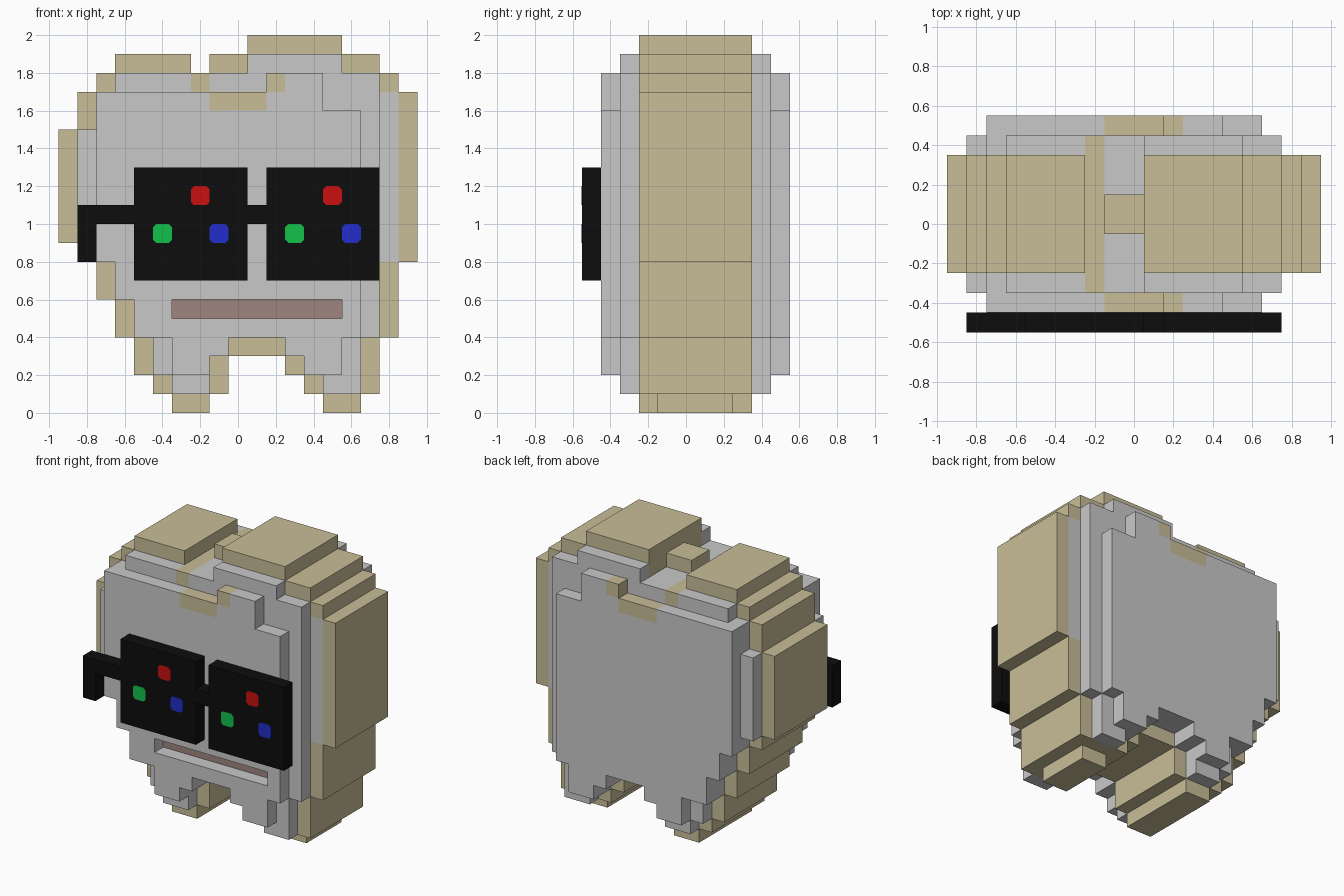
import bpy, bmesh
from mathutils import Vector

if "Cube" in bpy.data.objects:
    bpy.data.objects.remove(bpy.data.objects["Cube"])

S = 0.1  # block size


def material(name, rgb):
    m = bpy.data.materials.new(name)
    m.diffuse_color = (*rgb, 1)
    m.use_nodes = True
    m.node_tree.nodes["Principled BSDF"].inputs["Base Color"].default_value = m.diffuse_color
    return m


MATS = {
    "tan": material("tan", (0.584, 0.515, 0.314)),
    "grey": material("light grey", (0.584, 0.584, 0.584)),
    "mouth": material("dull rose", (0.35, 0.235, 0.215)),
    "black": material("black", (0.004, 0.004, 0.004)),
    "red": material("red", (0.58, 0.005, 0.005)),
    "green": material("green", (0.006, 0.53, 0.07)),
    "blue": material("blue", (0.016, 0.026, 0.60)),
}

cells = {}  # (x, y, z) block -> (part, colour); block x, y are centres, z is the floor


def fill(part, colour, x, y, z):
    """Inclusive x and y block ranges, z up to but not including the end."""
    for i in range(x[0], x[1] + 1):
        for j in range(y[0], y[1] + 1):
            for k in range(*z):
                cells[i, j, k] = (part, colour)


def layer(part, colour, y, rows):
    for z0, z1, *spans in rows:
        for span in spans:
            fill(part, colour, span, y, (z0, z1))


def paint(colour, x, y, z):
    for i in range(x[0], x[1] + 1):
        for j in range(y[0], y[1] + 1):
            for k in range(*z):
                if (i, j, k) in cells:
                    cells[i, j, k] = (cells[i, j, k][0], colour)


# Thick stepped slabs: widest outline in the centre, smaller ones poking out front and back
layer("outer_slab", "grey", (-4, 5), [
    (2, 3, (-3, -2), (4, 5)), (3, 4, (-3, -1), (3, 5)), (4, 6, (-5, 6)),
    (6, 8, (-6, 6)), (8, 16, (-7, 6)), (16, 17, (-7, 4)), (17, 18, (2, 4))])
layer("middle_slab", "grey", (-3, 4), [
    (1, 2, (-3, -2), (5, 6)), (2, 3, (-4, -2), (4, 6)), (3, 4, (-4, -1), (3, 6)),
    (4, 6, (-5, 7)), (6, 8, (-6, 7)), (8, 9, (-7, 7)), (9, 15, (-8, 7)),
    (15, 17, (-7, 7)), (17, 18, (-6, 7)), (18, 19, (1, 5))])
layer("core_slab", "tan", (-2, 3), [
    (0, 1, (-3, -2)), (1, 2, (-4, -1), (4, 7)), (2, 3, (-5, -1), (3, 7)),
    (3, 4, (-5, 7)), (4, 6, (-6, 8)), (6, 8, (-7, 8)), (8, 9, (-8, 9)),
    (9, 15, (-9, 9)), (15, 17, (-8, 9)), (17, 18, (-7, 8)),
    (18, 19, (-6, -3), (1, 7)), (19, 20, (1, 5))])
fill("core_slab", "tan", (5, 6), (-1, 2), (0, 1))     # shorter right foot
fill("core_slab", "tan", (-1, 0), (0, 1), (18, 19))   # bump in the top valley

# Tan crack over the top, grey valley floor and grey side strip
paint("tan", (-2, -2), (-3, 4), (17, 18))
for y in (-4, 5):
    paint("tan", (-1, 1), (y, y), (16, 17))
    paint("tan", (2, 2), (y, y), (17, 18))
paint("grey", (-1, 0), (-2, 3), (17, 18))
paint("grey", (8, 8), (-2, 3), (8, 17))

# Recessed mouth
for i in range(-3, 6):
    del cells[i, -4, 5]
paint("mouth", (-3, 5), (-3, -3), (5, 6))

# Glasses: two lenses, bridge, arm and hook
for x, z in [((-5, 0), (7, 13)), ((2, 7), (7, 13)), ((1, 1), (10, 11)),
             ((-8, -6), (10, 11)), ((-8, -8), (8, 10))]:
    fill("glasses", "black", x, (-5, -5), z)


def build(part):
    """Skin the blocks of one part, leaving out faces hidden by other blocks."""
    bm = bmesh.new()
    colours = sorted({c for p, c in cells.values() if p == part})
    for (i, j, k), (p, colour) in cells.items():
        if p != part:
            continue
        centre = Vector((i, j, k + 0.5))
        for axis in range(3):
            for sign in (-1, 1):
                n = [0, 0, 0]
                n[axis] = sign
                if (i + n[0], j + n[1], k + n[2]) in cells:
                    continue
                n = Vector(n)
                u = Vector([float(a == (axis + 1) % 3) for a in range(3)])
                v = n.cross(u)
                f = bm.faces.new([bm.verts.new((centre + (n + a * u + b * v) / 2) * S)
                                  for a, b in ((-1, -1), (1, -1), (1, 1), (-1, 1))])
                f.material_index = colours.index(colour)
    bmesh.ops.remove_doubles(bm, verts=bm.verts, dist=0.001)
    bmesh.ops.dissolve_limit(bm, angle_limit=0.01, verts=bm.verts, edges=bm.edges,
                             delimit={'MATERIAL'})
    finish(bm, part, colours)


def finish(bm, name, colours):
    me = bpy.data.meshes.new(name)
    bm.to_mesh(me)
    bm.free()
    for c in colours:
        me.materials.append(MATS[c])
    bpy.context.collection.objects.link(bpy.data.objects.new(name, me))


for part in ("core_slab", "middle_slab", "outer_slab", "glasses"):
    build(part)


# Coloured lens dots: thin square plates with clipped corners
def dot(colour, x, z):
    bm = bmesh.new()
    a, b = 0.05, 0.033
    ring = [(a, -b), (a, b), (b, a), (-b, a), (-a, b), (-a, -b), (-b, -a), (b, -a)]
    face = bm.faces.new([bm.verts.new((x + p, -0.55, z + q)) for p, q in ring])
    out = bmesh.ops.extrude_face_region(bm, geom=[face])["geom"]
    for v in out:
        if isinstance(v, bmesh.types.BMVert):
            v.co.y -= 0.002
    bmesh.ops.recalc_face_normals(bm, faces=bm.faces)
    finish(bm, colour + "_lens_dot", [colour])


for x in (-0.2, 0.5):
    dot("red", x, 1.15)
    dot("green", x - 0.2, 0.95)
    dot("blue", x + 0.1, 0.95)
